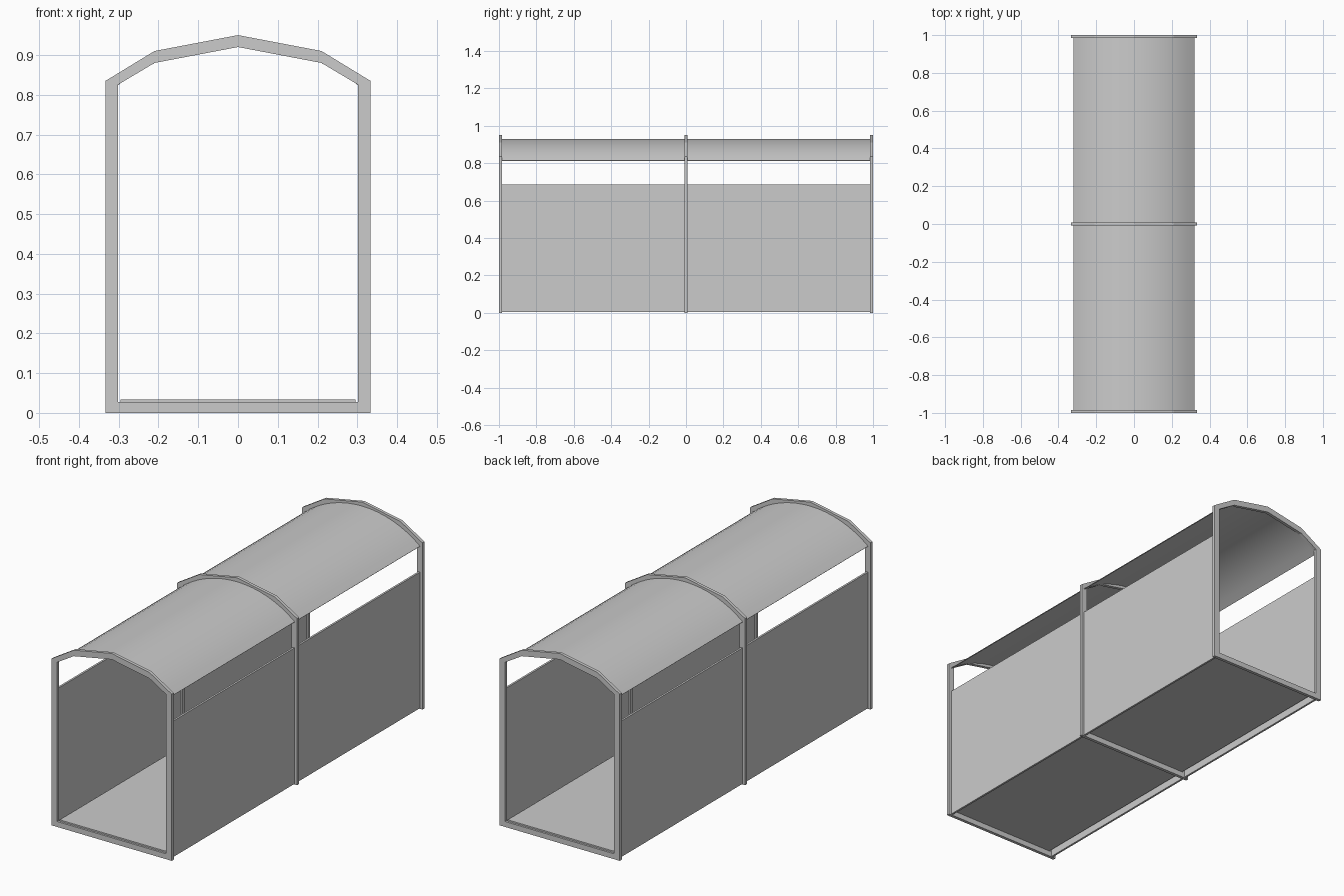
import bpy, bmesh, math

cube = bpy.data.objects.get("Cube")
if cube:
    bpy.data.objects.remove(cube, do_unlink=True)

grey = bpy.data.materials.new("plain_grey")
grey.use_nodes = True
colour = (0.6, 0.6, 0.6, 1)
grey.diffuse_color = colour
grey.node_tree.nodes["Principled BSDF"].inputs["Base Color"].default_value = colour


def finish(name, bm):
    bmesh.ops.recalc_face_normals(bm, faces=bm.faces)
    mesh = bpy.data.meshes.new(name)
    bm.to_mesh(mesh)
    bm.free()
    obj = bpy.data.objects.new(name, mesh)
    mesh.materials.append(grey)
    bpy.context.collection.objects.link(obj)
    return obj


def extrude_y(name, quads, y0, y1):
    """Extrude connected xz quads along y into one solid."""
    bm = bmesh.new()
    faces = [bm.faces.new([bm.verts.new((x, y0, z)) for x, z in q]) for q in quads]
    bmesh.ops.remove_doubles(bm, verts=bm.verts, dist=1e-5)
    res = bmesh.ops.extrude_face_region(bm, geom=bm.faces[:], use_keep_orig=True)
    verts = [g for g in res["geom"] if isinstance(g, bmesh.types.BMVert)]
    bmesh.ops.translate(bm, verts=verts, vec=(0, y1 - y0, 0))
    return finish(name, bm)


def strip(outer, inner, closed):
    n = len(outer)
    return [(outer[i], outer[(i + 1) % n], inner[(i + 1) % n], inner[i])
            for i in range(n if closed else n - 1)]


def mirrored(half):
    """Complete a profile that runs from the right side to the centre line."""
    return half + [(-x, z) for x, z in reversed(half) if x]


def box(x0, x1, z0, z1):
    return [((x0, z0), (x1, z0), (x1, z1), (x0, z1))]


# Three gabled hoop frames
outer = mirrored([(0.333, 0), (0.333, 0.835), (0.21, 0.91), (0, 0.95)])
inner = mirrored([(0.302, 0.027), (0.302, 0.825), (0.21, 0.88), (0, 0.92)])
WIDTH = 0.016
for name, y in (("front", -1 + WIDTH / 2), ("middle", 0), ("back", 1 - WIDTH / 2)):
    extrude_y(name + "_frame", strip(outer, inner, True), y - WIDTH / 2, y + WIDTH / 2)

# Side panels and floor running through the frames
END = 0.99
for name, s in (("left", 1), ("right", -1)):
    extrude_y(name + "_panel", box(s * 0.31, s * 0.32, 0.004, 0.685), -END, END)
extrude_y("floor", box(-0.295, 0.295, 0.027, 0.034), -END, END)

# Thin curved roof sheet
HALF, RISE, TOP, SEGMENTS = 0.32, 0.115, 0.93, 16
radius = (HALF ** 2 + RISE ** 2) / (2 * RISE)
sweep = math.asin(HALF / radius)


def arc(r):
    angles = [sweep * (1 - 2 * i / SEGMENTS) for i in range(SEGMENTS + 1)]
    return [(r * math.sin(a), TOP - radius + r * math.cos(a)) for a in angles]


roof = extrude_y("roof", strip(arc(radius), arc(radius - 0.004), False), -END, END)
bpy.context.view_layer.objects.active = roof
roof.select_set(True)
bpy.ops.object.shade_smooth_by_angle(angle=math.radians(30))
